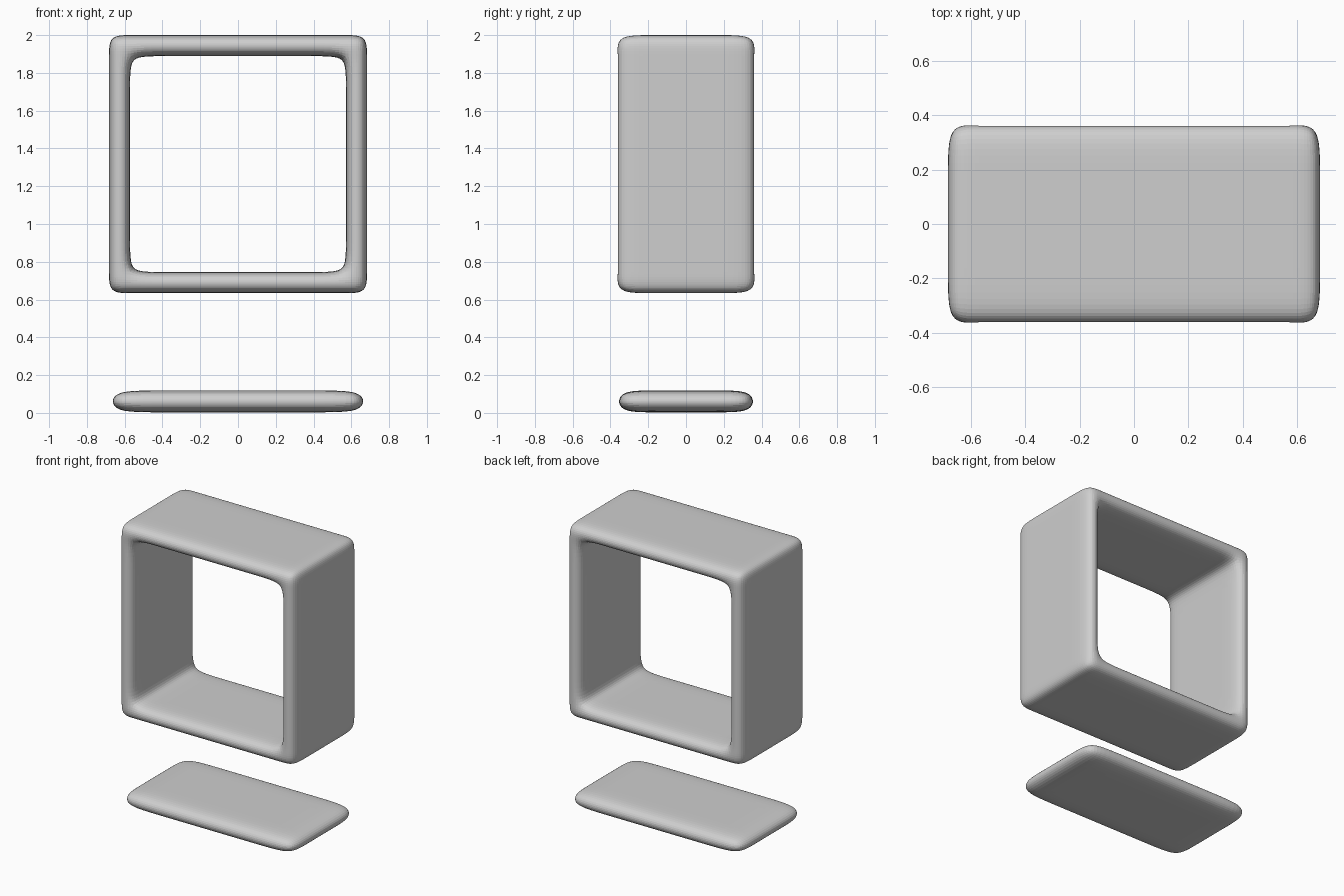
import bpy, bmesh
from mathutils import Vector

cube = bpy.data.objects.get("Cube")
if cube:
    bpy.data.objects.remove(cube, do_unlink=True)

# One plain material for every part
grey = bpy.data.materials.new("light_grey")
grey.use_nodes = True
grey.diffuse_color = (0.62, 0.62, 0.62, 1)
grey.node_tree.nodes["Principled BSDF"].inputs["Base Color"].default_value = grey.diffuse_color


def mirrored(values):
    """Grid lines on both sides of zero, from the outside in."""
    return [-v for v in values] + list(reversed(values))


def soft_block(name, lines, centre_z, is_hole=lambda cell_centre: False):
    """Skin the filled cells of a grid and round the skin by subdivision."""
    bm = bmesh.new()
    verts = {}

    def filled(cell):
        if any(i < 0 or i >= len(l) - 1 for i, l in zip(cell, lines)):
            return False
        mid = Vector([(l[i] + l[i + 1]) / 2 for i, l in zip(cell, lines)])
        return not is_hole(mid)

    def vert(index):
        if index not in verts:
            verts[index] = bm.verts.new([l[i] for i, l in zip(index, lines)])
        return verts[index]

    nx, ny, nz = [len(l) - 1 for l in lines]
    for cell in [(i, j, k) for i in range(nx) for j in range(ny) for k in range(nz)]:
        if not filled(cell):
            continue
        for axis in range(3):
            u, v = (axis + 1) % 3, (axis + 2) % 3
            for side in (0, 1):
                beside = list(cell)
                beside[axis] += 2 * side - 1
                if filled(beside):
                    continue
                corners = []
                for du, dv in ((0, 0), (1, 0), (1, 1), (0, 1)):
                    index = list(cell)
                    index[axis] += side
                    index[u] += du
                    index[v] += dv
                    corners.append(vert(tuple(index)))
                bm.faces.new(corners if side else corners[::-1])

    mesh = bpy.data.meshes.new(name)
    bm.to_mesh(mesh)
    bm.free()
    mesh.materials.append(grey)
    obj = bpy.data.objects.new(name, mesh)
    obj.location.z = centre_z
    bpy.context.collection.objects.link(obj)
    rounding = obj.modifiers.new("rounding", "SUBSURF")
    rounding.levels = rounding.render_levels = 3
    return obj


# Open square frame
OUTER, INNER, SUPPORT = 0.683, 0.572, 0.44
ring = mirrored([OUTER, INNER, SUPPORT])
depth = mirrored([0.366, 0.2])
soft_block("square_frame", [ring, depth, ring], 2 - OUTER,
           lambda c: max(abs(c.x), abs(c.z)) < INNER)

# Thin separate slab below the frame
soft_block("base_slab", [mirrored([0.672, 0.45]), mirrored([0.362, 0.18]), mirrored([0.058])], 0.061)
